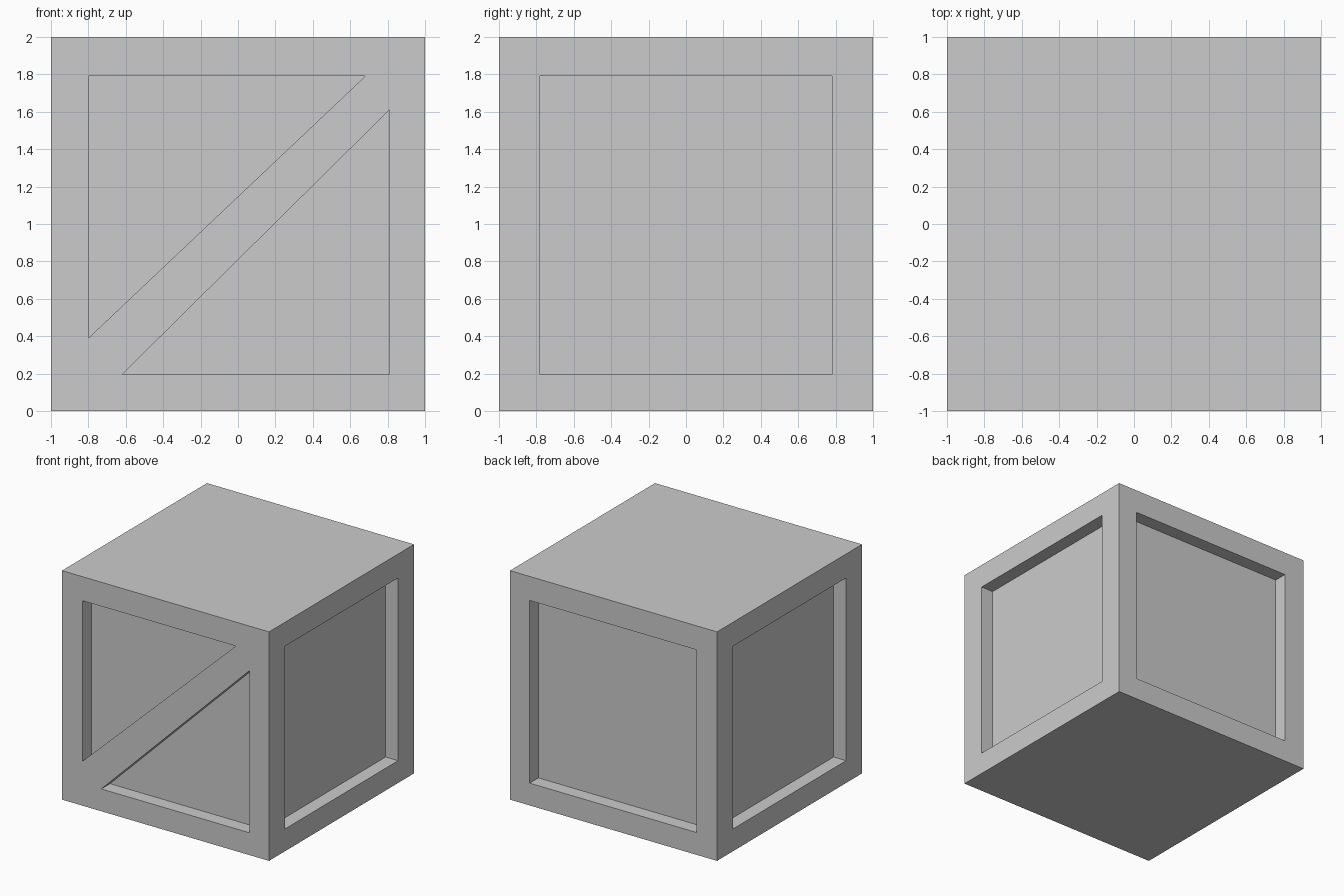
import bpy, bmesh, math
from mathutils import Matrix

if "Cube" in bpy.data.objects:
    bpy.data.objects.remove(bpy.data.objects["Cube"])

DEPTH = 0.12          # recess depth of every panel
LOW, HIGH = 0.195, 1.79

# Solid crate body
bpy.ops.mesh.primitive_cube_add(size=2, location=(0, 0, 1))
crate = bpy.context.object
crate.name = "crate_body"


def recess(name, outline, turn):
    """Sink a (u, z) outline into the front face turned by `turn` degrees about z."""
    bm = bmesh.new()
    face = bm.faces.new([bm.verts.new((u, -1 + DEPTH, z)) for u, z in outline])
    ext = bmesh.ops.extrude_face_region(bm, geom=[face])["geom"]
    bmesh.ops.translate(bm, vec=(0, -DEPTH - 0.2, 0),
                        verts=[g for g in ext if isinstance(g, bmesh.types.BMVert)])
    bmesh.ops.recalc_face_normals(bm, faces=bm.faces)
    bm.transform(Matrix.Rotation(math.radians(turn), 4, 'Z'))
    mesh = bpy.data.meshes.new(name)
    bm.to_mesh(mesh)
    bm.free()
    cutter = bpy.data.objects.new(name, mesh)
    cutter.hide_render = True
    bpy.context.collection.objects.link(cutter)

    mod = crate.modifiers.new(name, 'BOOLEAN')
    mod.operation, mod.solver, mod.object = 'DIFFERENCE', 'EXACT', cutter
    bpy.context.view_layer.objects.active = crate
    bpy.ops.object.modifier_apply(modifier=name)
    bpy.data.objects.remove(cutter)


def rect(u0, u1):
    return [(u0, LOW), (u1, LOW), (u1, HIGH), (u0, HIGH)]


# Front: two triangular panels leaving a diagonal brace
recess("front_upper_panel", [(-0.8, 0.39), (0.68, HIGH), (-0.8, HIGH)], 0)
recess("front_lower_panel", [(-0.62, LOW), (0.81, LOW), (0.81, 1.61)], 0)

# Sides and back: plain square panels
recess("right_panel", rect(-0.78, 0.78), 90)
recess("back_panel", rect(-0.81, 0.8), 180)
recess("left_panel", rect(-0.78, 0.78), 270)
